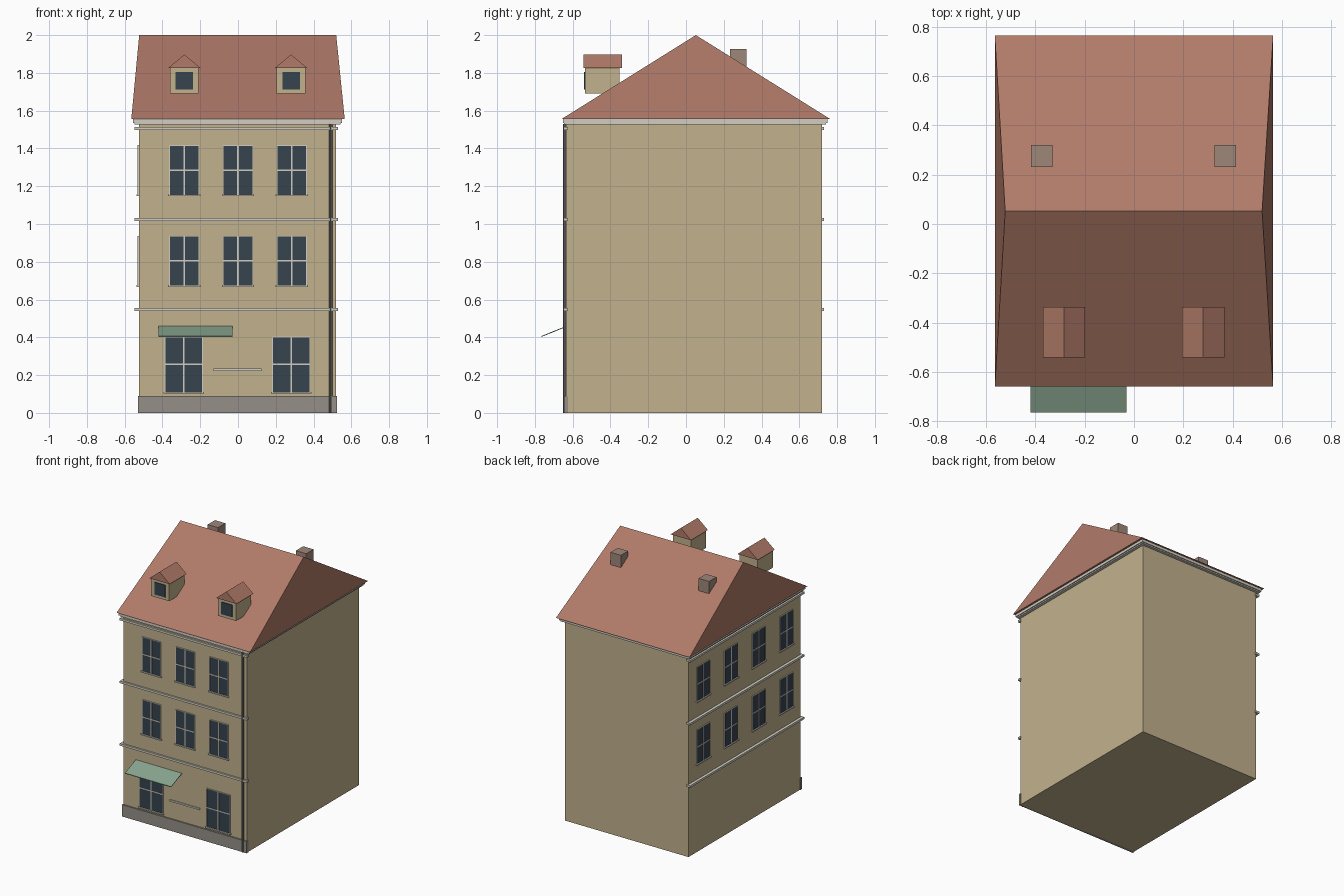
import bpy, bmesh
from mathutils import Matrix

if "Cube" in bpy.data.objects:
    bpy.data.objects.remove(bpy.data.objects["Cube"])


def lin(c):
    return c / 12.92 if c <= 0.04045 else ((c + 0.055) / 1.055) ** 2.4


def paint(name, hexcode):
    m = bpy.data.materials.new(name)
    m.diffuse_color = [lin(int(hexcode[i:i + 2], 16) / 255) for i in (0, 2, 4)] + [1]
    m.use_nodes = True
    m.node_tree.nodes["Principled BSDF"].inputs["Base Color"].default_value = m.diffuse_color
    return m


PLASTER = paint("plaster", "C2B28D")
TILE = paint("roof tile", "B07A68")
GLASS = paint("dark glass", "36434E")
TRIM = paint("pale trim", "D2CEC2")
STONE = paint("plinth stone", "968F87")
BRICK = paint("chimney brick", "9F877A")
CANVAS = paint("awning green", "88A48E")
METAL = paint("pipe metal", "6E6C6A")


def mesh(name, verts, faces, mat):
    me = bpy.data.meshes.new(name)
    me.from_pydata(verts, [], faces)
    bm = bmesh.new()
    bm.from_mesh(me)
    bmesh.ops.recalc_face_normals(bm, faces=bm.faces)
    bm.to_mesh(me)
    bm.free()
    me.materials.append(mat)
    ob = bpy.data.objects.new(name, me)
    bpy.context.collection.objects.link(ob)
    return ob


def box(name, x, y, z, mat, frame=Matrix()):
    verts = [frame @ Matrix.Translation((a, b, c)).translation for a in x for b in y for c in z]
    faces = [(0, 1, 3, 2), (4, 6, 7, 5), (0, 4, 5, 1), (2, 3, 7, 6), (0, 2, 6, 4), (1, 5, 7, 3)]
    return mesh(name, verts, faces, mat)


def gable(name, x, y, z, ridge_x, ridge_y, mat, along_x):
    """Solid roof on a rectangle, with a ridge along x or y."""
    verts = [(x[0], y[0], z[0]), (x[1], y[0], z[0]), (x[1], y[1], z[0]), (x[0], y[1], z[0]),
             (ridge_x[0], ridge_y[0], z[1]), (ridge_x[1], ridge_y[1], z[1])]
    if along_x:
        faces = [(0, 3, 2, 1), (0, 1, 5, 4), (2, 3, 4, 5), (1, 2, 5), (3, 0, 4)]
    else:
        faces = [(0, 3, 2, 1), (0, 1, 4), (2, 3, 5), (1, 2, 5, 4), (3, 0, 4, 5)]
    return mesh(name, verts, faces, mat)


X0, X1, Y0, Y1 = -0.525, 0.52, -0.635, 0.72

# Local wall frames: local x runs along the wall, local -y points outwards
FRONT = Matrix.Translation((0, Y0, 0))
LEFT = Matrix.Translation((X0, (Y0 + Y1) / 2, 0)) @ Matrix.Rotation(-1.5707963, 4, 'Z')


def window(frame, cx, w, z0, z1, bar_z):
    h = w / 2
    box("window_glass", (cx - h, cx + h), (-0.004, 0.01), (z0, z1), GLASS, frame)
    box("window_mullion", (cx - 0.004, cx + 0.004), (-0.007, 0.005), (z0, z1), TRIM, frame)
    box("window_transom", (cx - h, cx + h), (-0.007, 0.005), (bar_z - 0.004, bar_z + 0.004), TRIM, frame)
    for s in (-1, 1):
        e = cx + s * h
        box("window_jamb", (e - 0.002, e + 0.002), (-0.006, 0.005), (z0, z1), TRIM, frame)
    box("window_head", (cx - h, cx + h), (-0.006, 0.005), (z1 - 0.002, z1 + 0.002), TRIM, frame)
    box("window_sill", (cx - h - 0.008, cx + h + 0.008), (-0.013, 0.005), (z0 - 0.008, z0 + 0.001), TRIM, frame)


# Body, plinth, cornice and main roof
box("walls", (X0, X1), (Y0, Y1), (0, 1.54), PLASTER)
box("plinth", (X0 - 0.005, X1 + 0.005), (Y0 - 0.01, Y0 + 0.01), (0, 0.09), STONE)
box("cornice_upper", (-0.555, 0.55), (-0.652, 0.748), (1.535, 1.556), TRIM)
box("cornice_lower", (-0.548, 0.543), (-0.646, 0.741), (1.526, 1.536), TRIM)
gable("main_roof", (-0.565, 0.565), (-0.66, 0.765), (1.555, 2.0),
      (-0.523, 0.52), (0.052, 0.052), TILE, True)

# String courses on the street sides
for z in (0.547, 1.025, 1.505):
    box("string_course_front", (-0.535, 0.53), (Y0 - 0.013, Y0 + 0.01), (z - 0.008, z + 0.008), TRIM)
    box("string_course_left", (-0.547, X0 + 0.01), (Y0 - 0.013, Y1 + 0.011), (z - 0.008, z + 0.008), TRIM)

# Upper windows
for z in (0.675, 1.155):
    for cx in (-0.285, 0, 0.285):
        window(FRONT, cx, 0.155, z, z + 0.26, z + 0.13)
    for i in range(4):
        window(LEFT, (i - 1.5) * 0.335, 0.155, z, z + 0.26, z + 0.13)

# Shop windows, sign rail, awning and drainpipe
for cx in (-0.287, 0.281):
    window(FRONT, cx, 0.198, 0.11, 0.402, 0.258)
box("sign_rail", (-0.13, 0.125), (Y0 - 0.008, Y0 + 0.005), (0.222, 0.234), TRIM)
mesh("awning", [(x, y, z + t) for x in (-0.42, -0.03)
                for y, z in ((-0.765, 0.402), (Y0, 0.455)) for t in (0, 0.005)],
     [(0, 1, 3, 2), (4, 6, 7, 5), (0, 4, 5, 1), (2, 3, 7, 6), (0, 2, 6, 4), (1, 5, 7, 3)], CANVAS)
bpy.ops.mesh.primitive_cylinder_add(vertices=8, radius=0.009, depth=1.53, location=(0.49, Y0 - 0.006, 0.765))
pipe = bpy.context.object
pipe.name = "drainpipe"
pipe.data.materials.append(METAL)

# Dormers
for cx in (-0.284, 0.281):
    box("dormer_body", (cx - 0.076, cx + 0.076), (-0.535, -0.352), (1.69, 1.828), PLASTER)
    box("dormer_glass", (cx - 0.046, cx + 0.046), (-0.54, -0.53), (1.712, 1.805), GLASS)
    gable("dormer_roof", (cx - 0.086, cx + 0.086), (-0.543, -0.338), (1.826, 1.897),
          (cx, cx), (-0.543, -0.338), TILE, False)

# Chimneys
for cx in (-0.375, 0.371):
    box("chimney", (cx - 0.044, cx + 0.044), (0.232, 0.32), (1.75, 1.927), BRICK)
